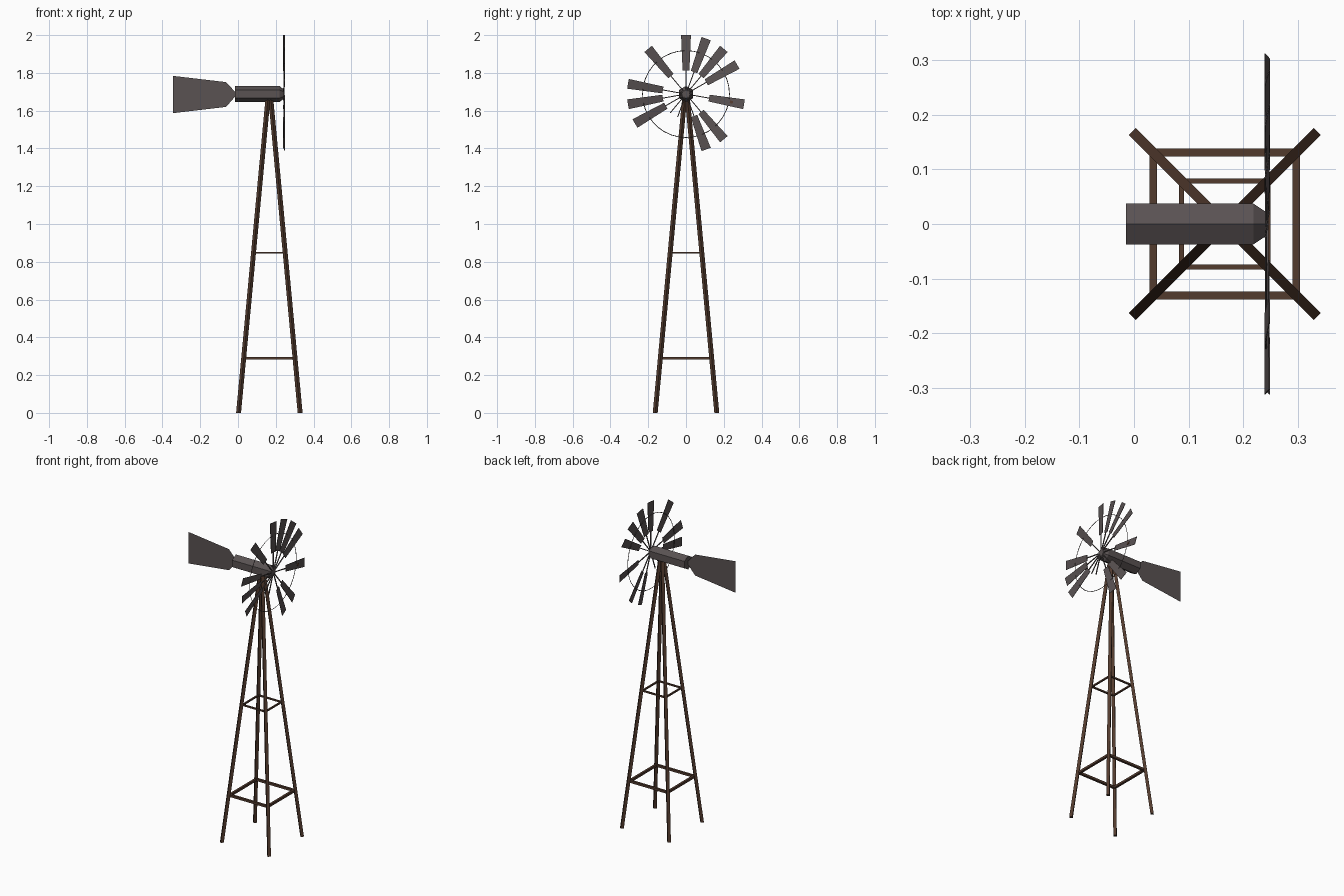
import bpy
import bmesh
from math import cos, sin, radians, pi
from mathutils import Vector

cube = bpy.data.objects.get("Cube")
if cube:
    bpy.data.objects.remove(cube, do_unlink=True)


def material(name, rgb):
    m = bpy.data.materials.new(name)
    m.use_nodes = True
    m.diffuse_color = (*rgb, 1)
    m.node_tree.nodes["Principled BSDF"].inputs["Base Color"].default_value = (*rgb, 1)
    return m


wood = material("dark brown wood", (0.085, 0.043, 0.027))
metal = material("weathered grey metal", (0.1, 0.084, 0.085))


def finish(name, bm, mat):
    bmesh.ops.recalc_face_normals(bm, faces=bm.faces)
    mesh = bpy.data.meshes.new(name)
    bm.to_mesh(mesh)
    bm.free()
    mesh.materials.append(mat)
    obj = bpy.data.objects.new(name, mesh)
    bpy.context.collection.objects.link(obj)
    return obj


def loft(bm, sections):
    """Join a run of equal-sided cross-sections into a capped solid."""
    rings = [[bm.verts.new(p) for p in s] for s in sections]
    n = len(rings[0])
    for a, b in zip(rings, rings[1:]):
        for i in range(n):
            j = (i + 1) % n
            bm.faces.new((a[i], a[j], b[j], b[i]))
    bm.faces.new(rings[0][::-1])
    bm.faces.new(rings[-1])


def beam(bm, a, b, width):
    """Straight square bar between two points."""
    a, b = Vector(a), Vector(b)
    axis = (b - a).normalized()
    u = axis.cross(Vector((0, 0, 1))).normalized() * width / 2
    v = axis.cross(u)
    ring = [u + v, v - u, -u - v, u - v]
    loft(bm, [[a + o for o in ring], [b + o for o in ring]])


# Tower
TOWER_X = 0.166
CORNERS = [(1, 1), (-1, 1), (-1, -1), (1, -1)]


def corner(i, half, z):
    sx, sy = CORNERS[i % 4]
    return Vector((TOWER_X + sx * half, sy * half, z))


# Four leaning legs with a diamond section, cut flat on the ground
bm = bmesh.new()
diamond = [Vector((0.013, 0, 0)), Vector((0, 0.013, 0)),
           Vector((-0.013, 0, 0)), Vector((0, -0.013, 0))]
for i in range(4):
    loft(bm, [[corner(i, half, z) + d for d in diamond]
              for half, z in ((0.163, 0), (0.007, 1.67))])
finish("tower_legs", bm, wood)

# Two square frames of cross braces
for name, half, z, width in (("lower_braces", 0.131, 0.289, 0.014),
                             ("upper_braces", 0.079, 0.848, 0.009)):
    bm = bmesh.new()
    for i in range(4):
        beam(bm, corner(i, half, z), corner(i + 1, half, z), width)
    finish(name, bm, wood)

# Hexagonal gear housing with a tapered nose
AXIS_Z = 1.688
WHEEL_X = 0.244
bm = bmesh.new()
loft(bm, [[(x, r * sin(k * pi / 3), AXIS_Z + r * cos(k * pi / 3)) for k in range(6)]
          for x, r in ((-0.015, 0.043), (0.219, 0.043), (WHEEL_X + 0.002, 0.022))])
finish("gear_housing", bm, metal)

# Tail vane: flat sheet with a narrow neck
bm = bmesh.new()
outline = [(-0.343, 1.784), (-0.063, 1.751), (-0.013, 1.697),
           (-0.013, 1.677), (-0.063, 1.62), (-0.343, 1.587)]
bm.faces.new([bm.verts.new((x, 0, z)) for x, z in outline])
finish("tail_vane", bm, metal)


# Wheel
def on_wheel(angle, r, side=0.0, depth=0.0):
    c, s = cos(radians(angle)), sin(radians(angle))
    return Vector((WHEEL_X + depth, r * c - side * s, AXIS_Z + r * s + side * c))


PITCH = 0.16


def pitched_plate(bm, angle, inner, outer, front, back):
    """Thin plate on the wheel; inner and outer are (radius, half width)."""
    outline = [(*inner, -1), (*outer, -1), (*outer, 1), (*inner, 1)]
    loft(bm, [[on_wheel(angle, r, w * s, depth - w * s * PITCH) for r, w, s in outline]
              for depth in (back, front)])


# Pitched blades on a twenty-degree spacing, with gaps where some are lost
LOST = {10, 110, 150, 230, 250, 270, 330}
blade_angles = [a for a in range(10, 370, 20) if a not in LOST]
bm = bmesh.new()
for angle in blade_angles:
    pitched_plate(bm, angle, (0.124, 0.018), (0.312, 0.026), 0.001, -0.001)
finish("wheel_blades", bm, metal)

# Spokes up to each blade, plus two bare stubs
bm = bmesh.new()
for angle in blade_angles + [230, 250]:
    beam(bm, on_wheel(angle, 0.01), on_wheel(angle, 0.13), 0.005)
finish("wheel_spokes", bm, metal)

# Small rusty patch on one blade
bm = bmesh.new()
pitched_plate(bm, 350, (0.236, 0.007), (0.252, 0.007), 0.003, 0.001)
finish("rusty_patch", bm, wood)

# Thin hoop behind the blades
bpy.ops.mesh.primitive_torus_add(major_segments=36, minor_segments=4,
                                 major_radius=0.23, minor_radius=0.002,
                                 location=(WHEEL_X - 0.002, 0, AXIS_Z),
                                 rotation=(0, pi / 2, 0))
hoop = bpy.context.object
hoop.name = "wheel_hoop"
hoop.data.materials.append(metal)
